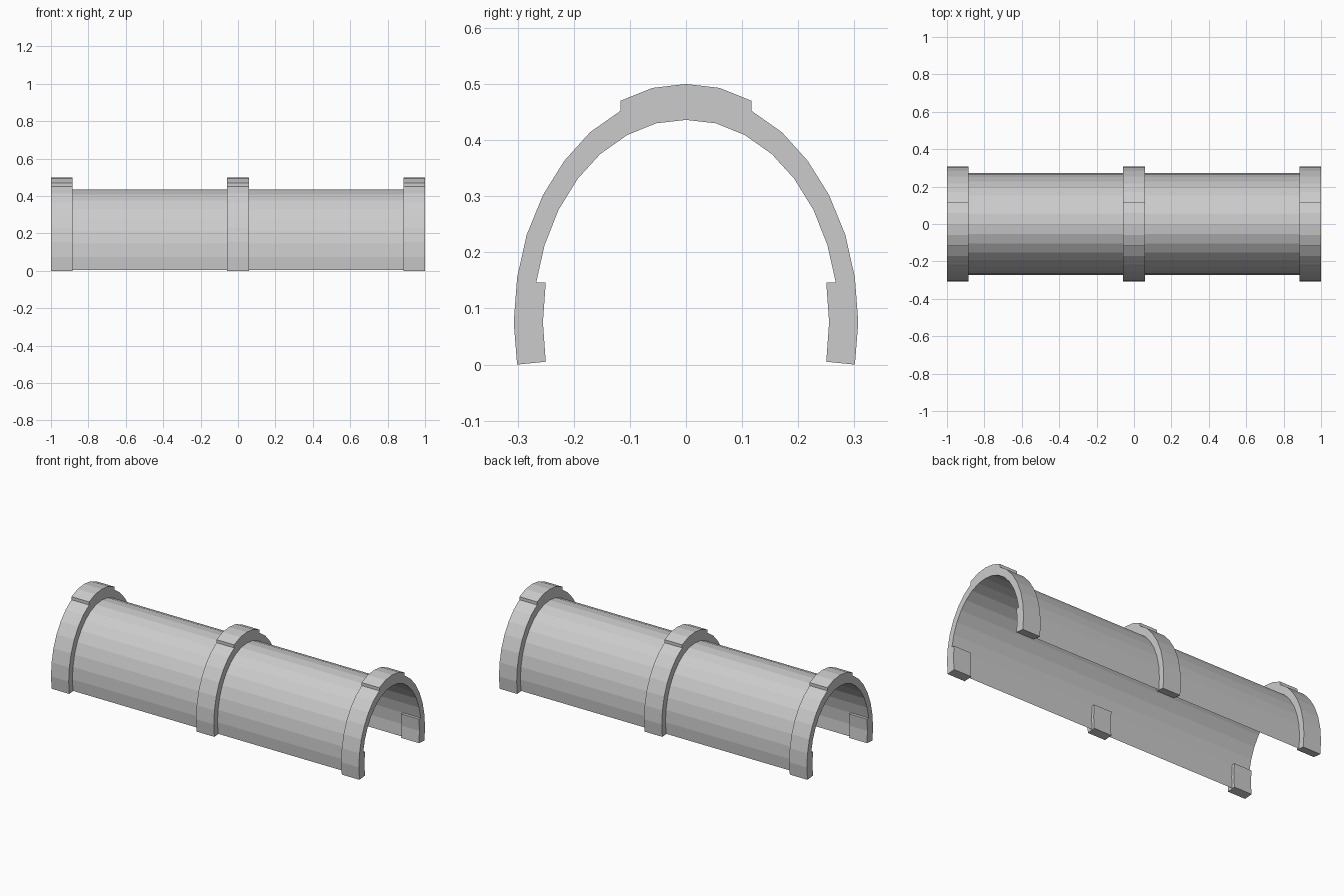
import bpy, bmesh

if "Cube" in bpy.data.objects:
    bpy.data.objects.remove(bpy.data.objects["Cube"])

# Half cross-sections (y, z), from the foot up to the crown centre
ARCH = [(0.267, 0.146), (0.252, 0.213), (0.227, 0.276), (0.193, 0.331),
        (0.153, 0.375), (0.105, 0.409), (0.053, 0.430), (0.0, 0.436)]
SHELL = [(0.267, 0.005), (0.272, 0.075)] + ARCH
INNER = [(0.250, 0.005), (0.255, 0.075), (0.250, 0.146)] + ARCH
OUTER = [(0.301, 0.0), (0.307, 0.075), (0.301, 0.155), (0.284, 0.231),
         (0.255, 0.302), (0.217, 0.363), (0.171, 0.414), (0.117, 0.452),
         (0.117, 0.470), (0.060, 0.493), (0.0, 0.500)]


def mirrored(half):
    return half + [(-y, z) for y, z in reversed(half[:-1])]


def extrude_profile(name, profile, x0, x1, solid):
    bm = bmesh.new()
    a = [bm.verts.new((x0, y, z)) for y, z in profile]
    b = [bm.verts.new((x1, y, z)) for y, z in profile]
    n = len(profile)
    for i in range(n if solid else n - 1):
        j = (i + 1) % n
        bm.faces.new((a[i], a[j], b[j], b[i]))
    if solid:
        bm.faces.new(a[::-1])
        bm.faces.new(b)
        bmesh.ops.recalc_face_normals(bm, faces=bm.faces)
    else:
        # open sheet: face outwards
        bm.normal_update()
        bm.faces.ensure_lookup_table()
        if bm.faces[0].normal.y < 0:
            bmesh.ops.reverse_faces(bm, faces=bm.faces)
    mesh = bpy.data.meshes.new(name)
    bm.to_mesh(mesh)
    bm.free()
    obj = bpy.data.objects.new(name, mesh)
    bpy.context.collection.objects.link(obj)
    return obj


# Ribs with raised crown and inward foot pads
rib = mirrored(OUTER) + mirrored(INNER)[::-1]
for name, x0, x1 in (("left_rib", -1, -0.885), ("middle_rib", -0.0575, 0.0575),
                     ("right_rib", 0.885, 1)):
    extrude_profile(name, rib, x0, x1, True)

# Thin vault running the whole length, flush with the inside of the ribs
for name, x0, x1 in (("left_vault", -0.885, -0.0575), ("right_vault", 0.0575, 0.885)):
    extrude_profile(name, mirrored(SHELL), x0, x1, False)
